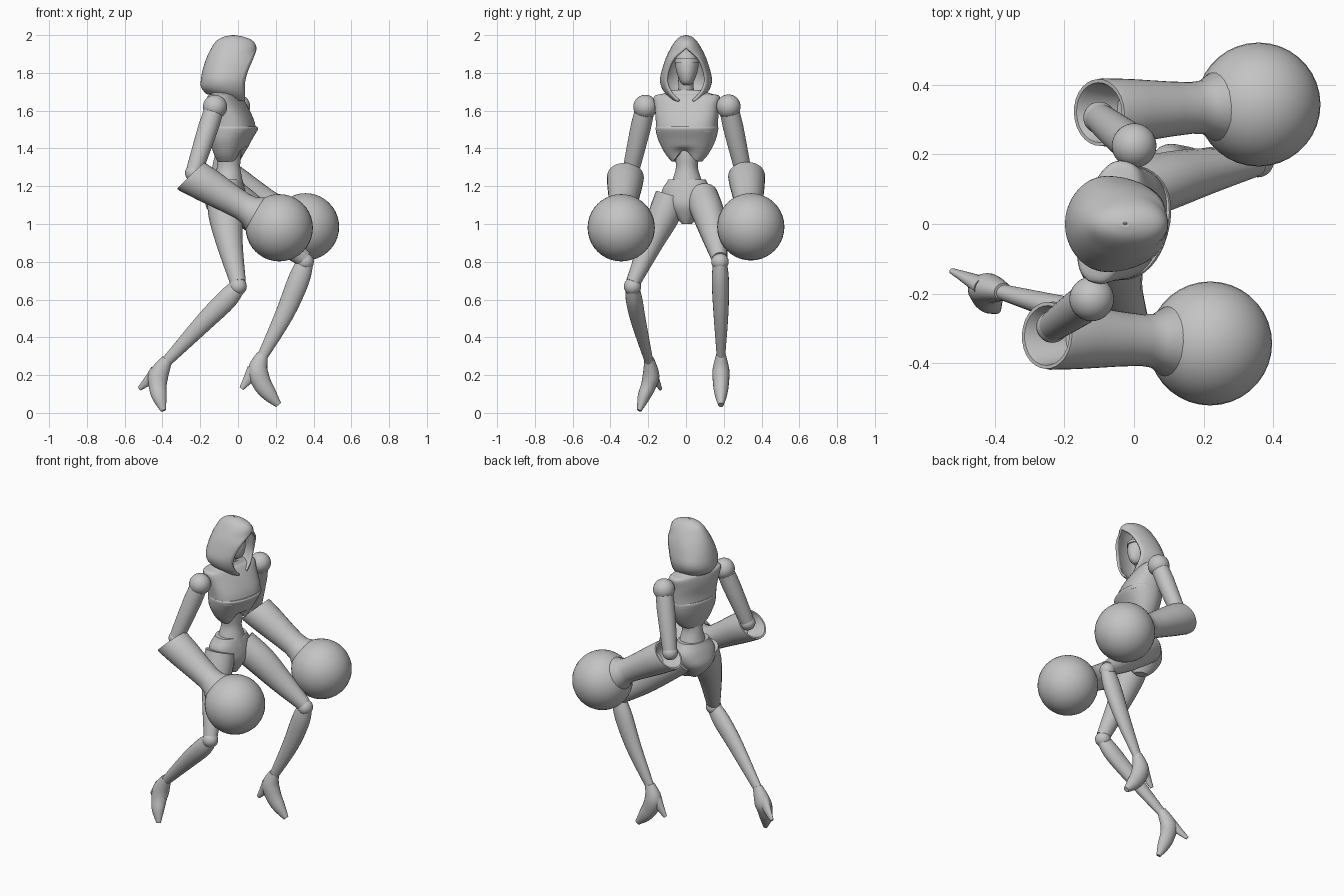
import bpy
import bmesh
from math import sin, cos, pi, asin, radians
from mathutils import Vector, Matrix

cube = bpy.data.objects.get("Cube")
if cube:
    bpy.data.objects.remove(cube, do_unlink=True)

GREY = bpy.data.materials.new("plain_grey")
GREY.use_nodes = True
GREY.diffuse_color = (0.55, 0.55, 0.55, 1)
GREY.node_tree.nodes["Principled BSDF"].inputs["Base Color"].default_value = (0.55, 0.55, 0.55, 1)


def smooth(rows, steps=4):
    """Catmull-Rom refinement of a list of equal-length tuples."""
    ext = [rows[0]] + list(rows) + [rows[-1]]
    out = []
    for i in range(1, len(ext) - 2):
        for s in range(steps):
            t = s / steps
            out.append([0.5 * (2 * b + (c - a) * t + (2 * a - 5 * b + 4 * c - d) * t * t
                               + (3 * b - a - 3 * c + d) * t ** 3)
                        for a, b, c, d in zip(*ext[i - 1:i + 3])])
    return out + [list(rows[-1])]


def skin(name, rings, closed=True, cap=True, angle=40):
    """Join rings of points into a surface."""
    bm = bmesh.new()
    loops = [[bm.verts.new(p) for p in ring] for ring in rings]
    n = len(loops[0])
    for a, b in zip(loops, loops[1:]):
        for i in range(n if closed else n - 1):
            j = (i + 1) % n
            bm.faces.new((a[i], a[j], b[j], b[i]))
    if cap:
        bm.faces.new(loops[0])
        bm.faces.new(loops[-1])
    bmesh.ops.remove_doubles(bm, verts=bm.verts, dist=0.0005)
    bmesh.ops.recalc_face_normals(bm, faces=bm.faces)
    mesh = bpy.data.meshes.new(name)
    bm.to_mesh(mesh)
    bm.free()
    mesh.materials.append(GREY)
    ob = bpy.data.objects.new(name, mesh)
    bpy.context.collection.objects.link(ob)
    bpy.ops.object.select_all(action='DESELECT')
    ob.select_set(True)
    bpy.context.view_layer.objects.active = ob
    bpy.ops.object.shade_smooth_by_angle(angle=radians(angle))
    return ob


def limb(name, path, ratio=1.0, sides=20):
    """Rounded tube through (x, y, z, radius) points."""
    pts = smooth(path)
    rings = []
    for i, p in enumerate(pts):
        tangent = (Vector(pts[min(i + 1, len(pts) - 1)][:3]) - Vector(pts[max(i - 1, 0)][:3])).normalized()
        side = Vector((0, 1, 0))
        side = (side - tangent * side.dot(tangent)).normalized()
        fore = tangent.cross(side)
        rings.append([Vector(p[:3]) + p[3] * (side * ratio * cos(a) + fore * sin(a))
                      for a in (2 * pi * k / sides for k in range(sides))])
    return skin(name, rings)


def lathe(name, start, end, profile, slant=0.0, sides=28):
    """Turned part on the axis start-end; slant leans the opening at the start."""
    start, end = Vector(start), Vector(end)
    axis = (end - start).normalized()
    side = axis.cross(Vector((0, 0, 1))).normalized()
    up = side.cross(axis)
    rings = []
    for t, r in profile:
        lean = slant * max(0, 1 - 2 * t)
        rings.append([start.lerp(end, t) + r * (side * cos(a) + up * sin(a)) + axis * lean * r * sin(a)
                      for a in (2 * pi * k / sides for k in range(sides))])
    return skin(name, rings)


def ball(name, centre, r):
    prof = [(k / 20, r * max(0.001, sin(pi * k / 20))) for k in range(21)]
    c = Vector(centre)
    prof = [((1 - cos(pi * t)) / 2, rad) for t, rad in prof]
    return lathe(name, c + Vector((0.001, 0, -r)), c + Vector((0, 0, r)), prof, sides=36)


def trunk(name, rows, yaw, power=1.0, notch=0.0, sides=40):
    """Body section from (z, centre x, depth, half width) rows."""
    turn = Matrix.Rotation(radians(yaw), 3, 'Z')
    bend = lambda v: abs(v) ** power * (1 if v > 0 else -1)
    rows = smooth(rows)
    rings = []
    for z, cx, rx, ry in rows:
        low = (rows[0][0] + 0.08 - z) / 0.08
        ring = []
        for k in range(sides):
            a = 2 * pi * k / sides
            lift = notch * max(0, low) * max(0, cos(a)) ** 6
            ring.append(turn @ Vector((rx * bend(cos(a)), ry * bend(sin(a)), 0))
                        + Vector((cx, 0.005, z + lift)))
        rings.append(ring)
    return skin(name, rings)


# Torso: upper chest, bodice with notched hem, waist and pelvis
trunk("upper_chest", [(1.49, -.03, .12, .162), (1.55, -.035, .11, .166), (1.62, -.055, .095, .172),
                      (1.675, -.07, .075, .178), (1.69, -.07, .06, .13), (1.71, -.07, .05, .07)], -15, .8)
trunk("bodice", [(1.33, -.045, .06, .08), (1.37, -.045, .078, .115), (1.44, -.04, .105, .152),
                 (1.5, -.028, .128, .167), (1.515, -.028, .124, .165)], -15, .9, .06)
trunk("waist", [(1.18, -.05, .085, .095), (1.24, -.05, .072, .075), (1.3, -.05, .062, .058),
                (1.36, -.045, .06, .065), (1.42, -.045, .06, .07)], -12)
trunk("pelvis", [(1.0, -.05, .04, .025), (1.04, -.06, .075, .06), (1.1, -.065, .105, .115),
                 (1.17, -.06, .095, .135), (1.22, -.055, .08, .108), (1.235, -.055, .074, .1)], -13, .9)

# Neck and masked face
limb("neck", [(-.075, 0, 1.64, .06), (-.065, 0, 1.7, .042), (-.05, 0, 1.79, .042)])
trunk("head", [(1.735, -.015, .02, .018), (1.755, -.022, .05, .036), (1.8, -.035, .075, .054),
               (1.85, -.045, .082, .062), (1.89, -.05, .074, .055), (1.92, -.05, .045, .035),
               (1.93, -.05, .01, .01)], 0)
trunk("brow_band", [(1.855, -.044, .088, .066), (1.875, -.046, .085, .063)], 0)

# Hood: rows of z, back x, front x, half width, half opening
rings = []
for z, back, front, w, gap in smooth([
        (1.675, -.165, .035, .075, .035), (1.71, -.19, .035, .115, .075), (1.76, -.19, .035, .132, .1),
        (1.82, -.18, .055, .12, .09), (1.88, -.16, .08, .1, .06), (1.93, -.135, .092, .075, 0),
        (1.965, -.11, .075, .052, 0), (1.985, -.075, .03, .03, 0), (1.994, -.03, -.02, .003, 0)]):
    first = asin(min(.9, max(0, gap) / w))
    mid = (back + front) / 2
    fall = .2 * min(1, max(0, (1.8 - z) / .12))
    ring = []
    for k in range(33):
        a = first + (2 * pi - 2 * first) * k / 32
        reach = (front - mid) / cos(first) if cos(a) > 0 else mid - back
        x = mid + reach * cos(a)
        ring.append((x, w * sin(a), z - fall * (x + .08)))
    rings.append(ring)
hood = skin("hood", rings, closed=False, cap=False)
shell = hood.modifiers.new("thickness", 'SOLIDIFY')
shell.thickness = .012
shell.offset = 0

# Arms: ball shoulder, upper arm, flared open cuff and round fist
ARMS = {"right": ((-.122, -.215, 1.62), (-.235, -.295, 1.27), (-.25, -.32, 1.255), (.218, -.343, .98)),
        "left": ((0, .225, 1.622), (-.1, .305, 1.27), (-.1, .32, 1.26), (.357, .343, .985))}
for side, (shoulder, elbow, cuff, fist) in ARMS.items():
    ball(side + "_shoulder", shoulder, .064)
    lathe(side + "_upper_arm", shoulder, elbow,
          [(.06, .035), (.08, .052), (.3, .054), (.6, .05), (.9, .045), (1, .042)])
    ball(side + "_elbow", elbow, .046)
    lathe(side + "_forearm", cuff, fist,
          [(.22, .02), (.2, .06), (.02, .082), (0, .086), (0, .096), (.03, .098), (.2, .092),
           (.45, .079), (.58, .074), (.66, .078), (.73, .1), (.8, .1)], slant=.28)
    ball(side + "_fist", fist, .178)

# Legs: thigh, knee, shin, arched foot and spike heel
LEGS = {
    "right": ([(-.07, -.08, 1.15, .09), (-.065, -.115, 1.05, .092), (-.045, -.185, .9, .07), (0, -.28, .69, .042)],
              [(0, -.283, .67, .042), (-.06, -.275, .6, .055), (-.18, -.25, .48, .049), (-.38, -.195, .27, .028)],
              [(-.375, -.195, .285, .03), (-.42, -.185, .2, .052), (-.425, -.2, .14, .047),
               (-.415, -.225, .08, .038), (-.395, -.247, .012, .014)],
              [(-.43, -.18, .215, .04), (-.475, -.157, .17, .026), (-.522, -.135, .128, .012)]),
    "left": ([(-.03, .085, 1.14, .095), (.08, .12, 1.05, .092), (.2, .15, .94, .074), (.35, .178, .815, .045)],
             [(.355, .18, .8, .045), (.32, .182, .7, .057), (.245, .185, .52, .049), (.13, .185, .3, .028)],
             [(.13, .185, .31, .03), (.105, .185, .23, .052), (.125, .185, .16, .05),
              (.165, .185, .1, .04), (.215, .185, .042, .017)],
             [(.085, .185, .225, .04), (.052, .185, .175, .026), (.018, .185, .128, .012)])}
for side, (thigh, shin, foot, heel) in LEGS.items():
    limb(side + "_thigh", thigh, .92)
    ball(side + "_knee", shin[0][:3], .046)
    limb(side + "_shin", shin, .8)
    limb(side + "_foot", foot, .85)
    limb(side + "_heel", heel, .7)
